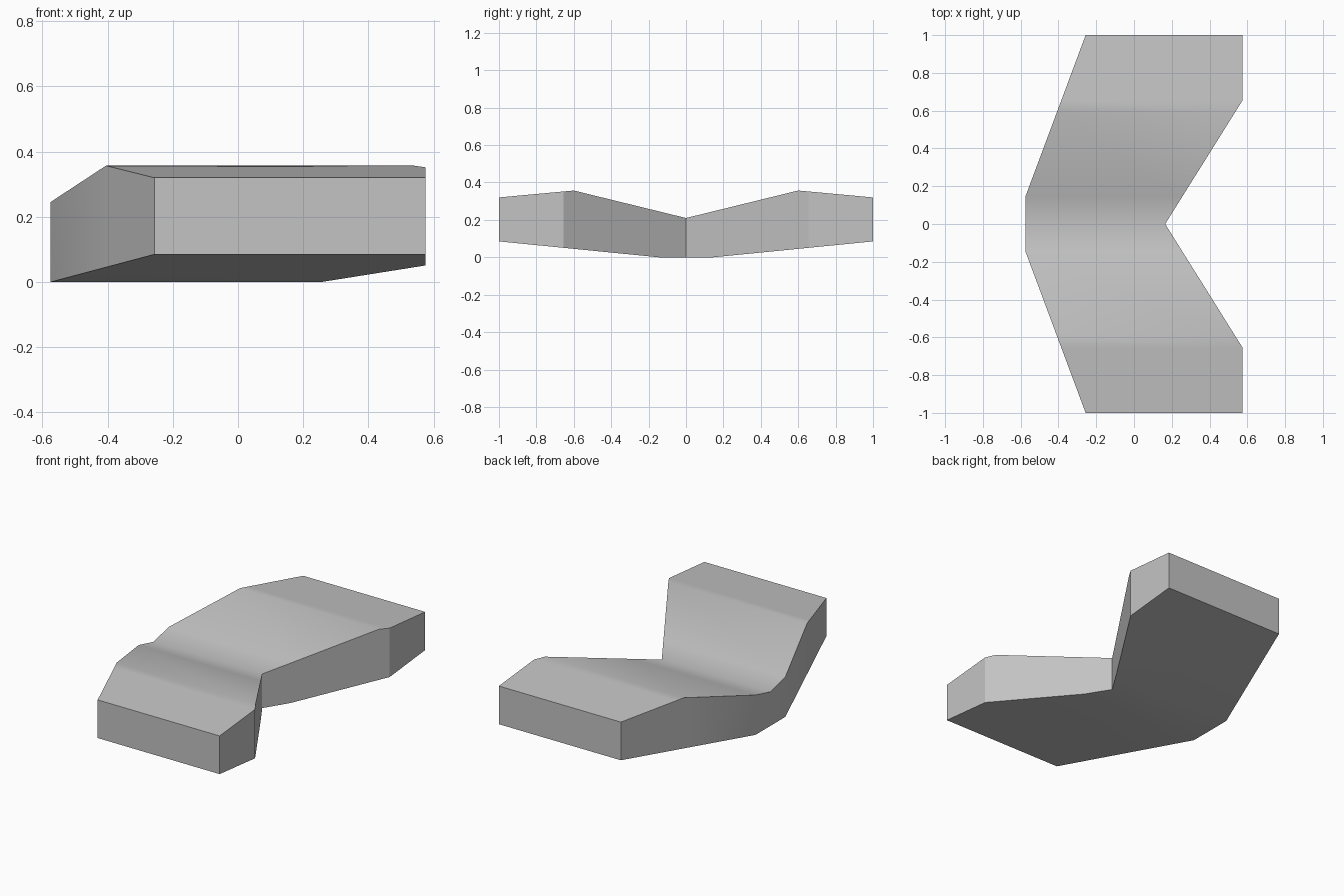
import bpy
import bmesh
import math

if "Cube" in bpy.data.objects:
    bpy.data.objects.remove(bpy.data.objects["Cube"], do_unlink=True)

grey = bpy.data.materials.new("plain grey")
grey.use_nodes = True
colour = (0.55, 0.55, 0.55, 1)
grey.diffuse_color = colour
grey.node_tree.nodes["Principled BSDF"].inputs["Base Color"].default_value = colour


def interpolate(y, points):
    """Piecewise linear value at distance y from the middle."""
    for (y0, v0), (y1, v1) in zip(points, points[1:]):
        if y <= y1:
            return v0 + (v1 - v0) * (y - y0) / (y1 - y0)
    return points[-1][1]


# Half profiles, each a list of (distance from the middle, value)
point_edge = [(0, -0.575), (0.145, -0.575), (1, -0.256)]
notch_edge = [(0, 0.165), (0.655, 0.575), (1, 0.575)]
underside = [(0, 0), (0.145, 0), (1, 0.085)]
upper_side = [(0, 0.21), (0.6, 0.357), (1, 0.32)]

# Folded chevron slab, lofted from end to end through four-sided sections
half = [0.145, 0.6, 0.655, 1]
stations = [-y for y in reversed(half)] + [0] + half
bm = bmesh.new()
sections = []
for y in stations:
    d = abs(y)
    left, right = interpolate(d, point_edge), interpolate(d, notch_edge)
    low, high = interpolate(d, underside), interpolate(d, upper_side)
    corners = [(left, low), (right, low), (right, high), (left, high)]
    sections.append([bm.verts.new((x, y, z)) for x, z in corners])
for a, b in zip(sections, sections[1:]):
    for i in range(4):
        j = (i + 1) % 4
        bm.faces.new((a[i], a[j], b[j], b[i]))
bm.faces.new(sections[0])
bm.faces.new(sections[-1])
bmesh.ops.recalc_face_normals(bm, faces=bm.faces)

mesh = bpy.data.meshes.new("chevron_slab")
bm.to_mesh(mesh)
bm.free()
mesh.materials.append(grey)
slab = bpy.data.objects.new("chevron_slab", mesh)
bpy.context.collection.objects.link(slab)

# Soft folds, crisp outer edges
bpy.ops.object.select_all(action="DESELECT")
slab.select_set(True)
bpy.context.view_layer.objects.active = slab
bpy.ops.object.shade_smooth_by_angle(angle=math.radians(30))
